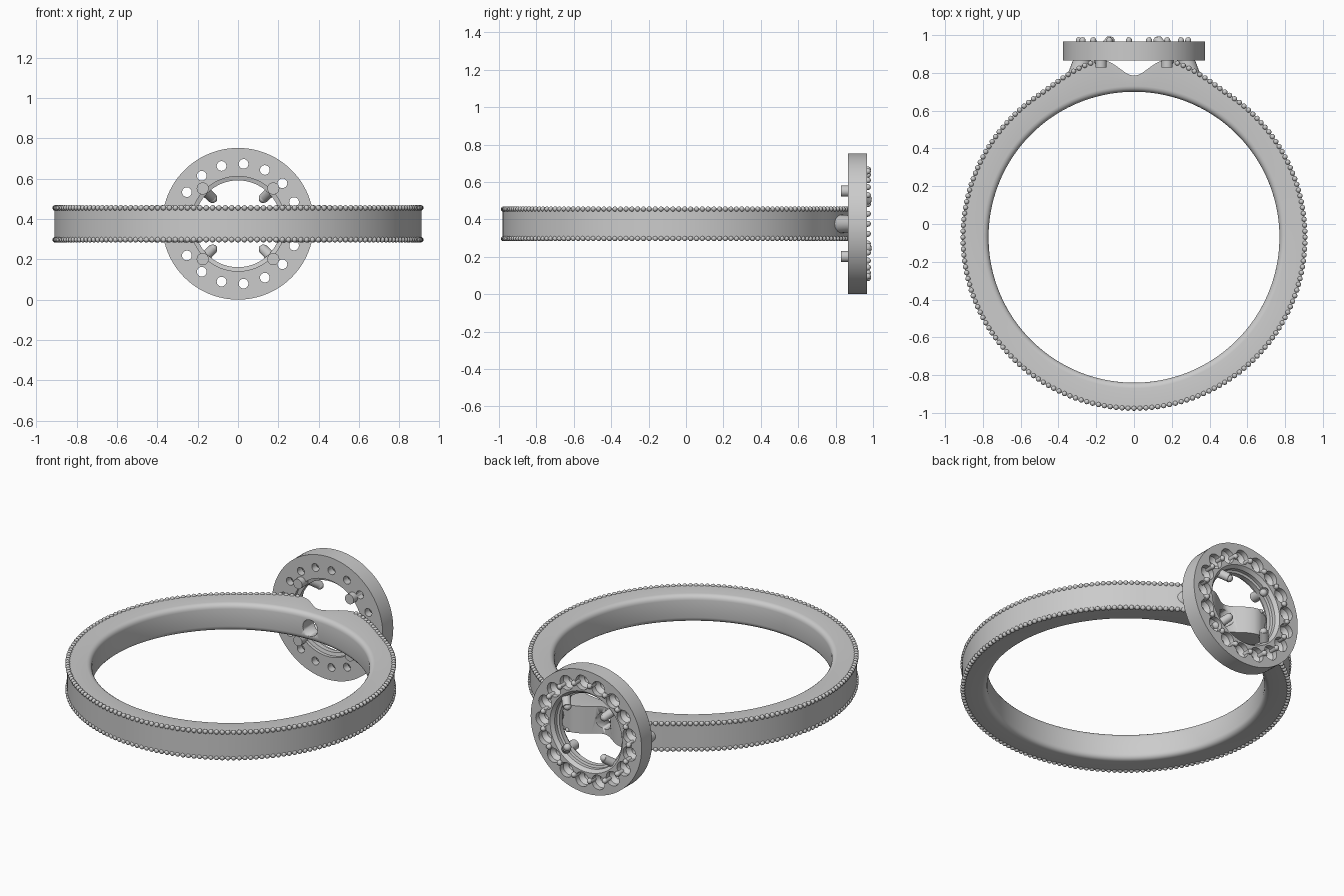
import bpy, bmesh, math
from mathutils import Vector, Matrix

cube = bpy.data.objects.get("Cube")
if cube:
    bpy.data.objects.remove(cube, do_unlink=True)

metal = bpy.data.materials.new("grey_metal")
metal.use_nodes = True
metal.diffuse_color = (0.6, 0.6, 0.6, 1)
metal.node_tree.nodes["Principled BSDF"].inputs["Base Color"].default_value = (0.6, 0.6, 0.6, 1)

CY, CZ = -0.07, 0.376      # ring axis in y, mid height in z
HALF = 0.083               # half height of the band
TAU = math.tau


def finish(name, bm, angle=35):
    bmesh.ops.recalc_face_normals(bm, faces=bm.faces)
    mesh = bpy.data.meshes.new(name)
    bm.to_mesh(mesh)
    bm.free()
    ob = bpy.data.objects.new(name, mesh)
    bpy.context.collection.objects.link(ob)
    mesh.materials.append(metal)
    bpy.ops.object.select_all(action='DESELECT')
    ob.select_set(True)
    bpy.context.view_layer.objects.active = ob
    bpy.ops.object.shade_smooth_by_angle(angle=math.radians(angle))
    return ob


def skin(bm, loops, closed):
    """Bridge equal vertex loops, either closing round or capping the ends."""
    rows = [[bm.verts.new(p) for p in loop] for loop in loops]
    n = len(rows[0])
    for i in range(len(rows) if closed else len(rows) - 1):
        a, b = rows[i], rows[(i + 1) % len(rows)]
        for j in range(n):
            bm.faces.new((a[j], a[(j + 1) % n], b[(j + 1) % n], b[j]))
    if not closed:
        bm.faces.new(rows[0])
        bm.faces.new(rows[-1])


def lathe(bm, profile, x, z, seg, closed=False):
    """Revolve (radius, y) points about an axis along y."""
    skin(bm, [[(x + r * math.cos(TAU * k / seg), y, z + r * math.sin(TAU * k / seg))
               for k in range(seg)] for r, y in profile], closed)


def rod(bm, a, b, r1, r2):
    a, b = Vector(a), Vector(b)
    rot = (b - a).to_track_quat('Z', 'Y').to_matrix().to_4x4()
    bmesh.ops.create_cone(bm, cap_ends=True, segments=20, radius1=r1, radius2=r2,
                          depth=(b - a).length, matrix=Matrix.Translation((a + b) / 2) @ rot)


def ball(bm, p, r):
    bmesh.ops.create_icosphere(bm, subdivisions=2, radius=r, matrix=Matrix.Translation(p))


def cut(ob, bm):
    cutter = finish("cutter", bm)
    cutter.hide_render = True
    mod = ob.modifiers.new("cut", 'BOOLEAN')
    mod.operation, mod.solver, mod.object = 'DIFFERENCE', 'EXACT', cutter
    bpy.context.view_layer.objects.active = ob
    bpy.ops.object.modifier_apply(modifier=mod.name)
    bpy.data.objects.remove(cutter, do_unlink=True)


def outer_radius(t):
    """Outer radius at angle t from the back: raised shoulders and a soft dip."""
    a = abs(math.atan2(math.sin(t), math.cos(t)))
    s = min(1, max(0, (math.radians(34) - a) / math.radians(24)))
    r = 0.91 + 0.047 * s * s * (3 - 2 * s)
    x = r * math.sin(a)
    if a < 1 and x < 0.17:
        dip = 0.785 - CY + 0.083 * (1 - math.cos(math.pi * x / 0.17)) / 2
        r = min(r, dip / math.cos(a))
    return r


# band with rounded inner edges
bm = bmesh.new()
loops = []
fillet = 0.03
for k in range(240):
    t = TAU * k / 240
    ro = outer_radius(t)
    section = [(ro, HALF), (ro, -HALF)]
    for side in (-1, 1):
        arc = [(0.77 + fillet * (1 - math.sin(q * math.pi / 8)),
                side * (HALF - fillet * (1 - math.cos(q * math.pi / 8)))) for q in range(5)]
        section += arc if side < 0 else arc[::-1]
    loops.append([(r * math.sin(t), CY + r * math.cos(t), CZ + z) for r, z in section])
skin(bm, loops, True)
band = finish("band", bm)

# round hole under the centre setting
bm = bmesh.new()
lathe(bm, [(0.05, 0.6), (0.05, 0.84)], 0, CZ, 32)
cut(band, bm)

# rows of fine beads along both outer edges
bm = bmesh.new()
for k in range(180):
    t = TAU * k / 180
    r = outer_radius(t) - 0.004
    if math.cos(t) > 0 and abs(r * math.sin(t)) < 0.18:
        continue
    for side in (-1, 1):
        ball(bm, (r * math.sin(t), CY + r * math.cos(t), CZ + side * 0.079), 0.014)
finish("edge_beads", bm, 60)

# halo disc with stepped opening
bm = bmesh.new()
lathe(bm, [(0.235, 0.865), (0.376, 0.865), (0.376, 0.967), (0.245, 0.967), (0.228, 0.947),
           (0.228, 0.925), (0.215, 0.92), (0.215, 0.89), (0.235, 0.885)], 0, CZ, 96, True)
halo = finish("halo", bm)

# stone seats: wide at the back, narrow through to the front
bm = bmesh.new()
SEATS = 17
for k in range(SEATS):
    t = TAU * k / SEATS
    lathe(bm, [(0.024, 0.8), (0.024, 0.91), (0.044, 0.935), (0.044, 1.0)],
          0.298 * math.cos(t), CZ + 0.298 * math.sin(t), 24)
cut(halo, bm)
bpy.context.view_layer.objects.active = halo
halo.select_set(True)
bpy.ops.object.shade_smooth_by_angle(angle=math.radians(35))

# small bead posts between the seats
bm = bmesh.new()
for k in range(SEATS):
    t = TAU * (k + 0.5) / SEATS
    x, z = 0.292 * math.cos(t), CZ + 0.292 * math.sin(t)
    rod(bm, (x, 0.93, z), (x, 0.973, z), 0.016, 0.016)
    ball(bm, (x, 0.973, z), 0.016)
finish("halo_beads", bm, 60)

# four claws bending in over the opening
bm = bmesh.new()
for sx in (-1, 1):
    for sz in (-1, 1):
        def at(d, y):
            return (sx * d, y, CZ + sz * d)
        rod(bm, at(0.175, 0.828), at(0.175, 0.92), 0.03, 0.03)
        ball(bm, at(0.175, 0.92), 0.029)
        rod(bm, at(0.175, 0.915), at(0.125, 0.975), 0.027, 0.024)
        ball(bm, at(0.125, 0.97), 0.023)
finish("claws", bm)

# tapered supports joining the shoulders to the halo
bm = bmesh.new()
for sx in (-1, 1):
    rod(bm, (sx * 0.3, 0.78, CZ), (sx * 0.27, 0.88, CZ), 0.053, 0.045)
finish("halo_supports", bm)
